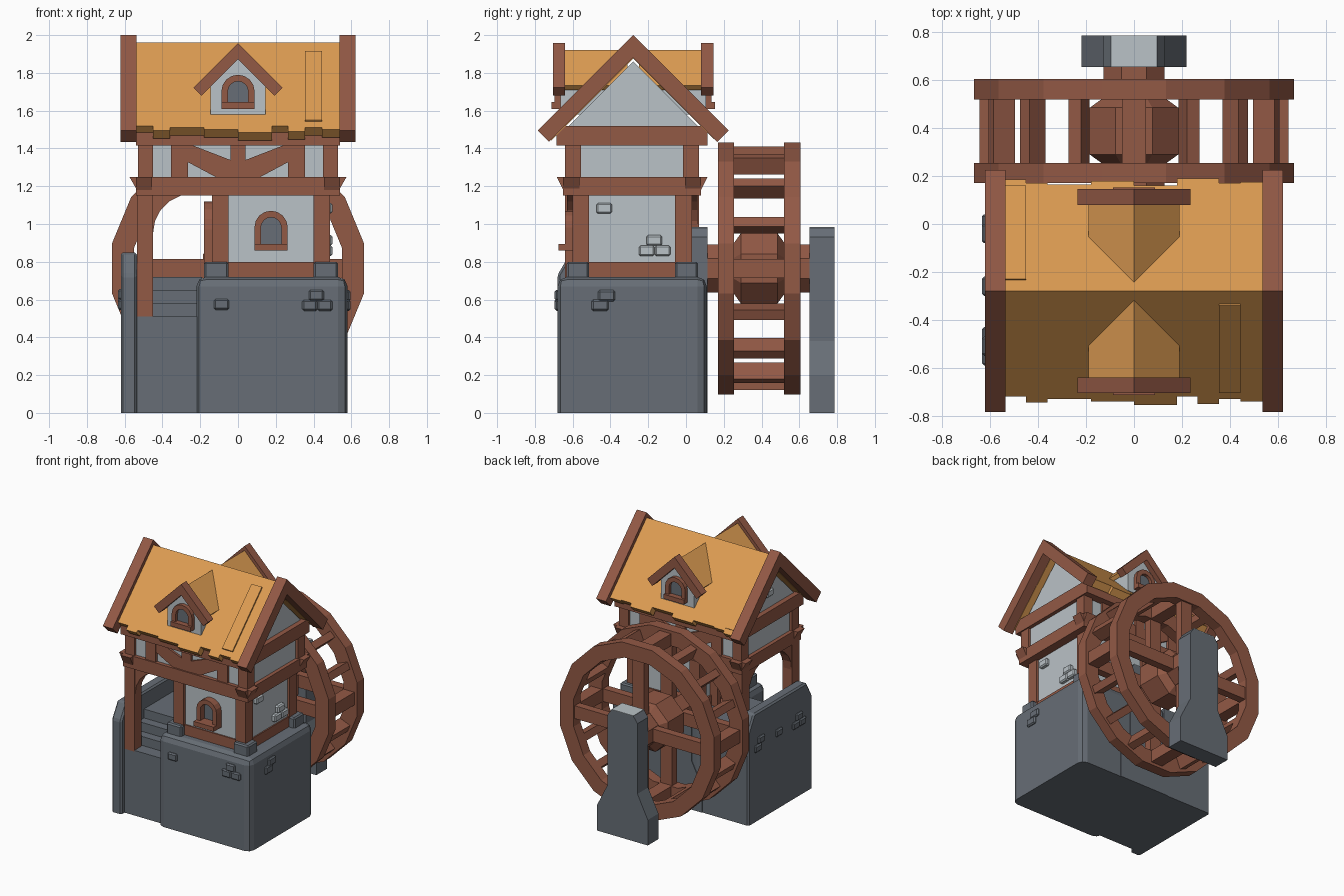
import bpy, bmesh, math
from mathutils import Matrix

if "Cube" in bpy.data.objects:
    bpy.data.objects.remove(bpy.data.objects["Cube"])

def mat(name, rgb):
    m = bpy.data.materials.new(name)
    m.diffuse_color = (*rgb, 1)
    m.use_nodes = True
    m.node_tree.nodes["Principled BSDF"].inputs["Base Color"].default_value = m.diffuse_color
    return m
WOOD = mat("brown_wood", (.29, .10, .06))
ROOF = mat("golden_thatch", (.72, .33, .085))
WALL = mat("pale_plaster", (.49, .54, .57))
STONE = mat("grey_stone", (.135, .155, .18))
CY = -.285          # middle of the house in y
RY = -.28           # ridge line

def place(axis, a, b, t):
    return {'x': (t, a, b), 'y': (a, t, b), 'z': (a, b, t)}[axis]

def finish(bm, name, m, bevel=0, segs=1):
    bmesh.ops.recalc_face_normals(bm, faces=bm.faces)
    if bevel:
        es = [e for e in bm.edges if max(v.co.z for v in e.verts) > 1e-4]
        bmesh.ops.bevel(bm, geom=es, offset=bevel, segments=segs, affect='EDGES', profile=.5)
    me = bpy.data.meshes.new(name)
    bm.to_mesh(me)
    bm.free()
    me.materials.append(m)
    ob = bpy.data.objects.new(name, me)
    bpy.context.collection.objects.link(ob)
    return ob

def prism(name, pts, axis, t0, t1, m, bevel=0, segs=1):
    """Extrude a 2D outline along an axis."""
    bm = bmesh.new()
    A, B = [[bm.verts.new(place(axis, a, b, t)) for a, b in pts] for t in (t0, t1)]
    bm.faces.new(A)
    bm.faces.new(B[::-1])
    n = len(pts)
    for i in range(n):
        j = (i + 1) % n
        bm.faces.new((A[i], A[j], B[j], B[i]))
    return finish(bm, name, m, bevel, segs)

def ring(name, outer, inner, axis, t0, t1, m):
    """Extrude the band between two matching outlines."""
    bm = bmesh.new()
    L = [[bm.verts.new(place(axis, a, b, t)) for a, b in o]
         for o, t in ((outer, t0), (outer, t1), (inner, t1), (inner, t0))]
    n = len(outer)
    for i in range(n):
        j = (i + 1) % n
        for k in range(4):
            p, q = L[k], L[(k + 1) % 4]
            bm.faces.new((p[i], p[j], q[j], q[i]))
    return finish(bm, name, m)

def box(name, x0, x1, y0, y1, z0, z1, m, bevel=0, segs=1):
    return prism(name, [(x0, y0), (x1, y0), (x1, y1), (x0, y1)], 'z', z0, z1, m, bevel, segs)

def chevron(c, top, half, t):
    return [(c - half, top - half), (c, top), (c + half, top - half),
            (c + half - t, top - half - t), (c, top - 2 * t), (c - half + t, top - half - t)]

def arch(c, z0, hw, h):
    arc = [(c + hw * math.cos(a * math.pi / 8), z0 + h - hw + hw * math.sin(a * math.pi / 8)) for a in range(9)]
    return [(c - hw, z0), (c + hw, z0)] + arc

def window(name, axis, c, z0, hw, h, wall, out):
    """Arched frame, glass and sill on a wall plane; out is the signed depth."""
    inner = arch(c, z0 + .035, hw - .034, h - .07)
    ring(name + "_frame", arch(c, z0, hw, h), inner, axis, wall - out * .3, wall + out, WOOD)
    prism(name + "_glass", inner, axis, wall, wall + out * .15, STONE)
    prism(name + "_sill", [(c - hw, z0), (c + hw, z0), (c + hw, z0 + .035), (c - hw, z0 + .035)],
          axis, wall, wall + out * 1.6, WOOD)

def brick(axis, a0, a1, z0, z1, wall, out, m):
    prism("brick", [(a0, z0), (a1, z0), (a1, z1), (a0, z1)], axis, wall - out, wall + out, m, .009)

# --- stone base, side wall and stairs
box("stone_base", -.22, .58, -.68, .11, 0, .72, STONE, .05, 2)
prism("side_wall", [(-.68, 0), (.11, 0), (.11, .73), (.04, .85), (-.61, .85), (-.68, .73)],
      'x', -.62, -.535, STONE, .012)
for i, y in enumerate((-.64, -.54, -.47, -.40)):
    box("stair_step", -.55, -.19, y, .11, 0, .51 + .07 * i, STONE)

# --- lower room
box("room_wall", -.115, .47, -.58, .01, .7, 1.16, WALL)
box("room_sill_beam", -.125, .48, -.59, .02, .7, .8, WOOD)
for sx in (-1, 1):
    for sy in (-1, 1):
        px, py = .175 + sx * .269, CY + sy * .272
        box("room_post", px - .044, px + .044, py - .044, py + .044, .75, 1.16, WOOD)
        qx, qy = .175 + sx * .29, CY + sy * .288
        box("corner_stone", qx - .065, qx + .065, qy - .06, qy + .06, .68, .8, STONE, .01)
window("front_window", 'y', .175, .86, .088, .21, -.58, -.06)
ring("door_frame", arch(CY, .72, .15, .40), arch(CY, .73, .11, .35), 'x', -.10, -.18, WOOD)
prism("door", arch(CY, .73, .11, .35), 'x', -.11, -.13, WOOD)

# --- porch posts and curved braces
for y0, z0 in ((-.64, .50), (-.02, .70)):
    box("porch_post", -.535, -.45, y0, y0 + .09, z0, 1.16, WOOD)
def brace(c, s, axis, t0, t1):
    r = .21
    arc = [(c + s * r * (1 - math.cos(k * math.pi / 10)), .95 + r * math.sin(k * math.pi / 10)) for k in range(6)]
    prism("porch_brace", arc + [(c, 1.16)], axis, t0, t1, WOOD)
brace(-.45, 1, 'y', -.63, -.56)
brace(-.45, 1, 'y', -.01, .06)
brace(-.55, 1, 'x', -.53, -.46)
brace(-.02, -1, 'x', -.53, -.46)

# --- floor beams with flared ends
box("upper_floor", -.52, .52, -.62, .05, 1.155, 1.245, WOOD)
def flared(c, half, flare):
    return [(c - half, 1.15), (c + half, 1.15), (c + half, 1.18), (c + flare, 1.25), (c - flare, 1.25), (c - half, 1.18)]
for s in (-1, 1):
    prism("long_floor_beam", flared(0, .535, .575), 'y', CY + s * .28, CY + s * .365, WOOD)
    prism("cross_floor_beam", flared(CY, .365, .4), 'x', s * .455, s * .54, WOOD)

# --- upper storey with timber framing on front and back
box("upper_wall", -.51, .51, -.62, .05, 1.24, 1.43, WALL)
for s in (-1, 1):
    y0, y1 = CY + s * .32, CY + s * .355
    box("centre_post", -.04, .04, y0, y1, 1.24, 1.43, WOOD)
    for k in (-1, 1):
        box("corner_post", k * .45, k * .53, CY + s * .27, y1, 1.24, 1.43, WOOD)
        box("stud", k * .265, k * .355, y0, y1, 1.24, 1.43, WOOD)
        prism("diagonal_brace", [(k * a, b) for a, b in ((.03, 1.25), (.12, 1.25), (.27, 1.33), (.27, 1.42),
                                 (.25, 1.42), (.03, 1.335))], 'y', y0, y1 - s * .003, WOOD)
box("top_beam", -.54, .54, -.685, .115, 1.415, 1.52, WOOD)

# --- attic, thatch strips and gable boards
prism("attic_gable", [(RY - .36, 1.5), (RY + .36, 1.5), (RY, 1.86)], 'x', -.5, .5, WALL)
cuts = (-.545, -.45, -.36, -.18, 0, .18, .265, .355, .445, .545)
lengths = {-1: (.44, .465, .45, .46, .475, .44, .47, .45, .46), 1: (.465, .45, .445, .46, .44, .47, .47, .45, .455)}
def thatch(s, x0, x1, d0, d1, lift):
    t = .042
    prism("thatch_strip", [(RY + s * d0, 1.96 - d0 + lift), (RY + s * d1, 1.96 - d1 + lift),
          (RY + s * (d1 - t), 1.96 - d1 - t), (RY + s * max(d0 - t, 0), 1.96 - d0 - (2 * t if d0 < t else t))],
          'x', x0, x1, ROOF)
for s in (-1, 1):
    for i, d in enumerate(lengths[s]):
        thatch(s, cuts[i], cuts[i + 1], 0, d, 0)
thatch(-1, .355, .445, .06, .425, .016)
thatch(1, -.545, -.45, .05, .44, .008)
for s in (-1, 1):
    prism("gable_board", chevron(RY, 2.0, .505, .06), 'x', s * .537, s * .622, WOOD)

# --- dormers, one on each slope
for s in (-1, 1):
    prism("dormer_wall", [(-.145, 1.58), (.145, 1.58), (.145, 1.74), (0, 1.88), (-.145, 1.74)],
          'y', RY + s * .15, RY + s * .385, WALL)
    prism("dormer_roof", chevron(0, 1.922, .19, .022), 'y', RY + s * .03, RY + s * .37, ROOF)
    prism("dormer_board", chevron(0, 1.957, .235, .043), 'y', RY + s * .36, RY + s * .425, WOOD)
    window("dormer_window", 'y', 0, 1.61, .088, .18, RY + s * .385, s * .03)

# --- loose bricks showing on base, room wall and gable
for a, z in ((-.127, .545), (.375, .593), (.34, .54), (.42, .54)):
    brick('y', a, a + .08, z, z + .058, -.68, -.015, STONE)
for a, z in ((-.465, .59), (-.50, .54)):
    brick('x', a, a + .09, z, z + .06, .58, .015, STONE)
for a, z in ((-.475, 1.055), (-.21, .885), (-.25, .83), (-.165, .83)):
    brick('x', a, a + .083, z, z + .056, .47, .03, WALL)
for a, z in ((-.55, .60), (-.51, .545), (-.59, .545), (-.30, .57), (-.08, .60), (-.04, .545)):
    brick('x', a, a + .08, z, z + .055, -.62, -.015, STONE)
for a, z in ((-.32, 1.66), (-.36, 1.605), (-.28, 1.605)):
    brick('x', a, a + .08, z, z + .055, -.5, -.012, WALL)

# --- water wheel
WZ = .765
def circle(r, n, turn=.5):
    return [(r * math.cos((i + turn) * 2 * math.pi / n), WZ + r * math.sin((i + turn) * 2 * math.pi / n)) for i in range(n)]
k = 1 / math.cos(math.pi / 16)
for y0, y1 in ((.17, .255), (.52, .605)):
    ring("wheel_rim", circle(.667 * k, 16), circle(.55 * k, 16), 'y', y0, y1, WOOD)
    box("wheel_spoke_across", -.58, .58, y0 + .012, y1 - .012, WZ - .05, WZ + .05, WOOD)
    box("wheel_spoke_upright", -.05, .05, y0 + .012, y1 - .012, WZ - .58, WZ + .58, WOOD)
for i in range(16):
    t = .05 if i % 4 == 0 else .028
    p = box("wheel_paddle", .55, .645, .24, .53, -t, t, WOOD)
    p.data.transform(Matrix.Translation((0, 0, WZ)) @ Matrix.Rotation(i * math.pi / 8, 4, 'Y'))
prism("wheel_axle", circle(.138, 8), 'y', .10, .67, WOOD)
bm = bmesh.new()                      # barrel hub with tapered ends
loops = [[bm.verts.new((x, y, z)) for x, z in circle(r, 8)]
         for y, r in ((.25, .14), (.29, .2), (.485, .2), (.525, .14))]
for A, B in zip(loops, loops[1:]):
    for i in range(8):
        bm.faces.new((A[i], A[i - 1], B[i - 1], B[i]))
bm.faces.new(loops[0])
bm.faces.new(loops[-1])
finish(bm, "wheel_hub", WOOD)

# --- stone supports either side of the wheel
half = [(.22, 0), (.22, .2), (.13, .38), (.13, .93), (.095, .98)]
outline = half + [(-x, z) for x, z in half[::-1]]
for y0, y1 in ((.03, .115), (.655, .787)):
    prism("wheel_support", outline, 'y', y0, y1, STONE)
    box("support_cap", -.095, .095, y0, y1, .978, .983, WALL)
